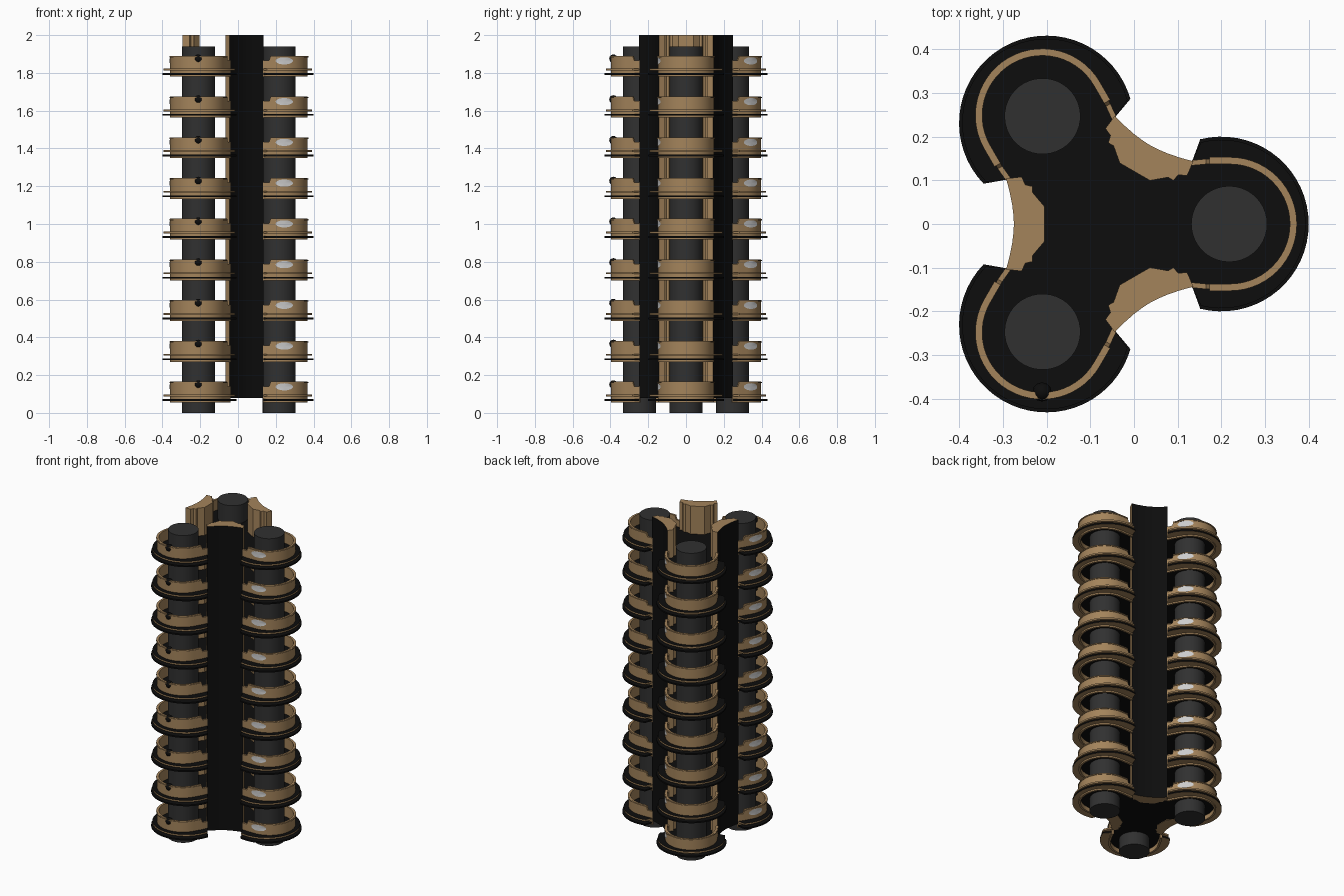
import bpy, bmesh, math
from mathutils import Vector

if "Cube" in bpy.data.objects:
    bpy.data.objects.remove(bpy.data.objects["Cube"])

AXIS = (-0.067, 0, 0)      # three-fold symmetry axis
LOBE = 0.287               # lobe centre distance from the axis
TIERS, PITCH = 9, 0.2157


def material(name, rgb):
    m = bpy.data.materials.new(name)
    m.diffuse_color = (*rgb, 1)
    m.use_nodes = True
    m.node_tree.nodes["Principled BSDF"].inputs["Base Color"].default_value = m.diffuse_color
    return m


BROWN = material("brown", (0.37, 0.23, 0.105))
BLACK = material("black", (0.004, 0.004, 0.004))
GREY = material("dark_grey", (0.03, 0.03, 0.03))
WHITE = material("white", (0.6, 0.6, 0.6))


def place(name, bm, mats, tiers=False, lobes=(0, 1, 2), dark=None):
    """Turn a bmesh into objects rotated round the axis, stacked if tiered."""
    bmesh.ops.recalc_face_normals(bm, faces=bm.faces)
    if dark:
        bm.normal_update()
        for f in bm.faces:
            f.material_index = 1 if dark(f.normal) else 0
    me = bpy.data.meshes.new(name)
    bm.to_mesh(me)
    bm.free()
    for m in mats:
        me.materials.append(m)
    me.shade_smooth()
    me.set_sharp_from_angle(angle=math.radians(30))
    for k in lobes:
        ob = bpy.data.objects.new(f"{name}_{k + 1}", me)
        ob.location = AXIS
        ob.rotation_euler.z = k * math.tau / 3
        bpy.context.collection.objects.link(ob)
        if tiers:
            a = ob.modifiers.new("tiers", 'ARRAY')
            a.count = TIERS
            a.use_relative_offset = False
            a.use_constant_offset = True
            a.constant_offset_displace = (0, 0, PITCH)


def strip(outer, inner, z0, z1):
    """Solid band between two matching plan curves; z1 may vary per point."""
    bm = bmesh.new()
    rows = []
    for i, (o, n) in enumerate(zip(outer, inner)):
        top = z1(i) if callable(z1) else z1
        rows.append([bm.verts.new((*p, z)) for p, z in
                     ((o, z0), (o, top), (n, top), (n, z0))])
    for a, b in zip(rows, rows[1:]):
        for j in range(4):
            k = (j + 1) % 4
            bm.faces.new((a[j], b[j], b[k], a[k]))
    bm.faces.new(rows[0])
    bm.faces.new(rows[-1][::-1])
    return bm


def prism(pts, z0, z1):
    bm = bmesh.new()
    f = bm.faces.new([bm.verts.new((*p, z0)) for p in pts])
    r = bmesh.ops.extrude_face_region(bm, geom=[f])
    bmesh.ops.translate(bm, vec=(0, 0, z1 - z0),
                        verts=[v for v in r["geom"] if isinstance(v, bmesh.types.BMVert)])
    return bm


def arc(cx, r, a0, a1, n):
    return [(cx + r * math.cos(math.radians(a0 + (a1 - a0) * i / n)),
             r * math.sin(math.radians(a0 + (a1 - a0) * i / n))) for i in range(n + 1)]


def u_curve(r):
    """Balcony outline: short straight arms joined by a half circle."""
    return ([(0.2, 3e-3 - r), (0.232, -r), (0.24, -r)] + arc(LOBE, r, -90, 90, 28)
            + [(0.24, r), (0.232, r), (0.2, r - 3e-3)])


# Columns through each lobe
bm = bmesh.new()
bmesh.ops.create_cone(bm, cap_ends=True, segments=40, radius1=0.087, radius2=0.087, depth=1.94)
bmesh.ops.translate(bm, vec=(0.285, 0, 0.97), verts=bm.verts)
place("column", bm, [GREY])

# Concave core panels, black outside and brown inside, with stepped edges
half_out = [(-0.208, 0), (-0.209, 0.02), (-0.212, 0.045), (-0.217, 0.07), (-0.222, 0.09), (-0.226, 0.104)]
half_in = [(-0.138, 0), (-0.138, 0.04), (-0.165, 0.072), (-0.165, 0.086), (-0.182, 0.09), (-0.19, 0.108)]
mirror = lambda h: [(x, -y) for x, y in h[:0:-1]] + h
place("core_panel", strip(mirror(half_out), mirror(half_in), 0.08, 2.0),
      [BROWN, BLACK], dark=lambda n: n.x < -0.85)

# Floor slabs reaching from the axis into each lobe
side = [(0.075, 0.13), (0.13, 0.125), (0.2, 0.138)]
floor = [(0, 0)] + [(x, -y) for x, y in side] + arc(LOBE, 0.14, -90, 90, 28) + side[::-1]
place("floor", prism(floor, 0.082, 0.098), [BLACK], tiers=True)

# Parapet walls, lower at their inner ends
N = len(u_curve(0.148))
place("parapet", strip(u_curve(0.149), u_curve(0.137), 0.055,
      lambda i: 0.14 if i < 2 or i > N - 3 else 0.165), [BROWN], tiers=True)
# Small lip round the top of the parapet
place("parapet_lip", strip(u_curve(0.153)[2:-2], u_curve(0.148)[2:-2], 0.157, 0.163), [BROWN], tiers=True)

# Projecting flanges: black upper face over brown, and a thin black lower ring
inner = u_curve(0.146)


def rim(r, a=104):
    return arc(0.267, r, -a, a, N - 1)


place("upper_flange", strip(rim(0.193), inner, 0.087, 0.097),
      [BROWN, BLACK], True, dark=lambda n: n.z > 0.5)
place("lower_flange", strip(rim(0.2), inner, 0.064, 0.073),
      [BROWN, BLACK], True, dark=lambda n: n.z > -0.5)

# Pale oval lamps on one side of each parapet
bm = bmesh.new()


def on_wall(x, z):
    d = max(0, x - LOBE)
    return bm.verts.new((x, -math.sqrt(0.152 ** 2 - d * d), z))


mid = on_wall(0.312, 0.138)
ring = [on_wall(0.312 + 0.046 * math.cos(t * math.tau / 24),
                0.138 + 0.019 * math.sin(t * math.tau / 24)) for t in range(24)]
for i in range(24):
    bm.faces.new((mid, ring[i - 1], ring[i]))
place("lamp", bm, [WHITE], tiers=True)

# Small dark stud at the parapet top of one lobe
bm = bmesh.new()
bmesh.ops.create_uvsphere(bm, u_segments=12, v_segments=8, radius=0.022)
bmesh.ops.translate(bm, verts=bm.verts,
                    vec=Vector((LOBE + 0.136 * math.cos(math.pi / 6), 0.136 * math.sin(math.pi / 6), 0.15)))
place("stud", bm, [BLACK], tiers=True, lobes=(2,))
